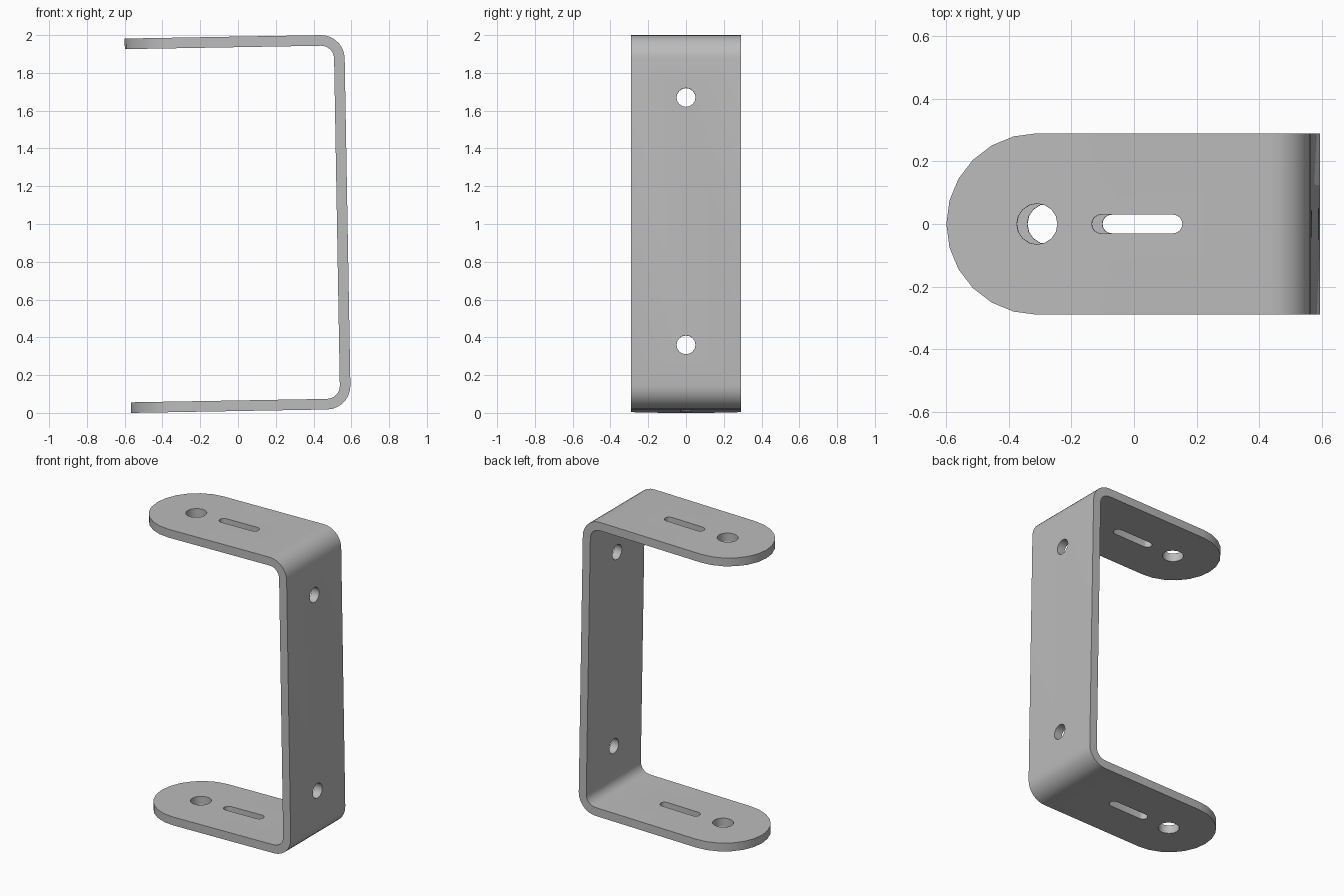
import bpy
import bmesh
from math import sin, cos, pi, radians
from mathutils import Matrix, Vector

cube = bpy.data.objects.get("Cube")
if cube:
    bpy.data.objects.remove(cube, do_unlink=True)

LEFT, RIGHT = -0.583, 0.58      # free ends and outer face of the web
BOTTOM, TOP = 0.01, 1.992
HALF_WIDTH, THICK = 0.29, 0.056
BEND = 0.125                    # outer bend radius
TILT = radians(1)

steel = bpy.data.materials.new("plain grey steel")
steel.use_nodes = True
grey = (0.5, 0.5, 0.5, 1)
steel.diffuse_color = grey
steel.node_tree.nodes["Principled BSDF"].inputs["Base Color"].default_value = grey


def arc(cx, cy, r, start, end, steps):
    angles = [radians(start + (end - start) * i / steps) for i in range(steps + 1)]
    return [(cx + r * cos(a), cy + r * sin(a)) for a in angles]


def prism(name, points, place, low, high):
    """Extrude a closed 2D outline; place maps (u, v, depth) to a position."""
    bm = bmesh.new()
    face = bm.faces.new([bm.verts.new(place(u, v, low)) for u, v in points])
    shift = Vector(place(0, 0, high)) - Vector(place(0, 0, low))
    out = bmesh.ops.extrude_face_region(bm, geom=[face])
    verts = [g for g in out["geom"] if isinstance(g, bmesh.types.BMVert)]
    bmesh.ops.translate(bm, vec=shift, verts=verts)
    bmesh.ops.recalc_face_normals(bm, faces=bm.faces)
    mesh = bpy.data.meshes.new(name)
    bm.to_mesh(mesh)
    bm.free()
    mesh.materials.append(steel)
    obj = bpy.data.objects.new(name, mesh)
    bpy.context.collection.objects.link(obj)
    return obj


def stadium(x0, x1, r, steps):
    """Outline with round ends centred on x0 and x1."""
    right, left = arc(x1, 0, r, -90, 90, steps), arc(x0, 0, r, 90, 270, steps)
    if x0 == x1:
        right, left = right[:-1], left[:-1]
    return right + left


def along_y(u, v, d):
    return (u, d, v)


def along_z(u, v, d):
    return (u, v, d)


def along_x(u, v, d):
    return (d, v, u)


# Bent strip: outer path up the web, then the inner path back
def c_path(inset):
    r, x = BEND - inset, RIGHT - BEND
    lower = arc(x, BOTTOM + BEND, r, -90, 0, 7)
    upper = arc(x, TOP - BEND, r, 0, 90, 7)
    return [(LEFT, BOTTOM + inset)] + lower + upper + [(LEFT, TOP - inset)]


bracket = prism("bracket", c_path(0) + c_path(THICK)[::-1], along_y,
                -HALF_WIDTH, HALF_WIDTH)

# Rounded flange ends, as the plan outline to keep
centre = LEFT + HALF_WIDTH
plan = [(1, -HALF_WIDTH - 0.001), (1, HALF_WIDTH + 0.001)]
plan += arc(centre, 0, HALF_WIDTH + 0.0002, 90, 270, 12)
cutters = [(prism("flange_outline", plan, along_z, -1, 3), "INTERSECT")]

# Flange holes, flange slots and web holes
cutters.append((prism("flange_hole", stadium(centre, centre, 0.065, 8),
                      along_z, -1, 3), "DIFFERENCE"))
cutters.append((prism("flange_slot", stadium(-0.088, 0.142, 0.03, 8),
                      along_z, -1, 3), "DIFFERENCE"))
for z in (0.35, 1.66):
    cutters.append((prism("web_hole", stadium(z, z, 0.05, 8),
                          along_x, 0.4, 1), "DIFFERENCE"))

bpy.ops.object.select_all(action="DESELECT")
bpy.context.view_layer.objects.active = bracket
bracket.select_set(True)
for cutter, operation in cutters:
    cutter.hide_render = True
    mod = bracket.modifiers.new(cutter.name, "BOOLEAN")
    mod.operation, mod.object, mod.solver = operation, cutter, "EXACT"
    bpy.ops.object.modifier_apply(modifier=mod.name)
    bpy.data.objects.remove(cutter, do_unlink=True)

# Slight lean of the whole bracket about its middle
middle = Vector((0, 0, 1))
bracket.data.transform(Matrix.Translation(middle)
                       @ Matrix.Rotation(-TILT, 4, "Y")
                       @ Matrix.Translation(-middle))
bpy.ops.object.shade_smooth_by_angle(angle=radians(30))
